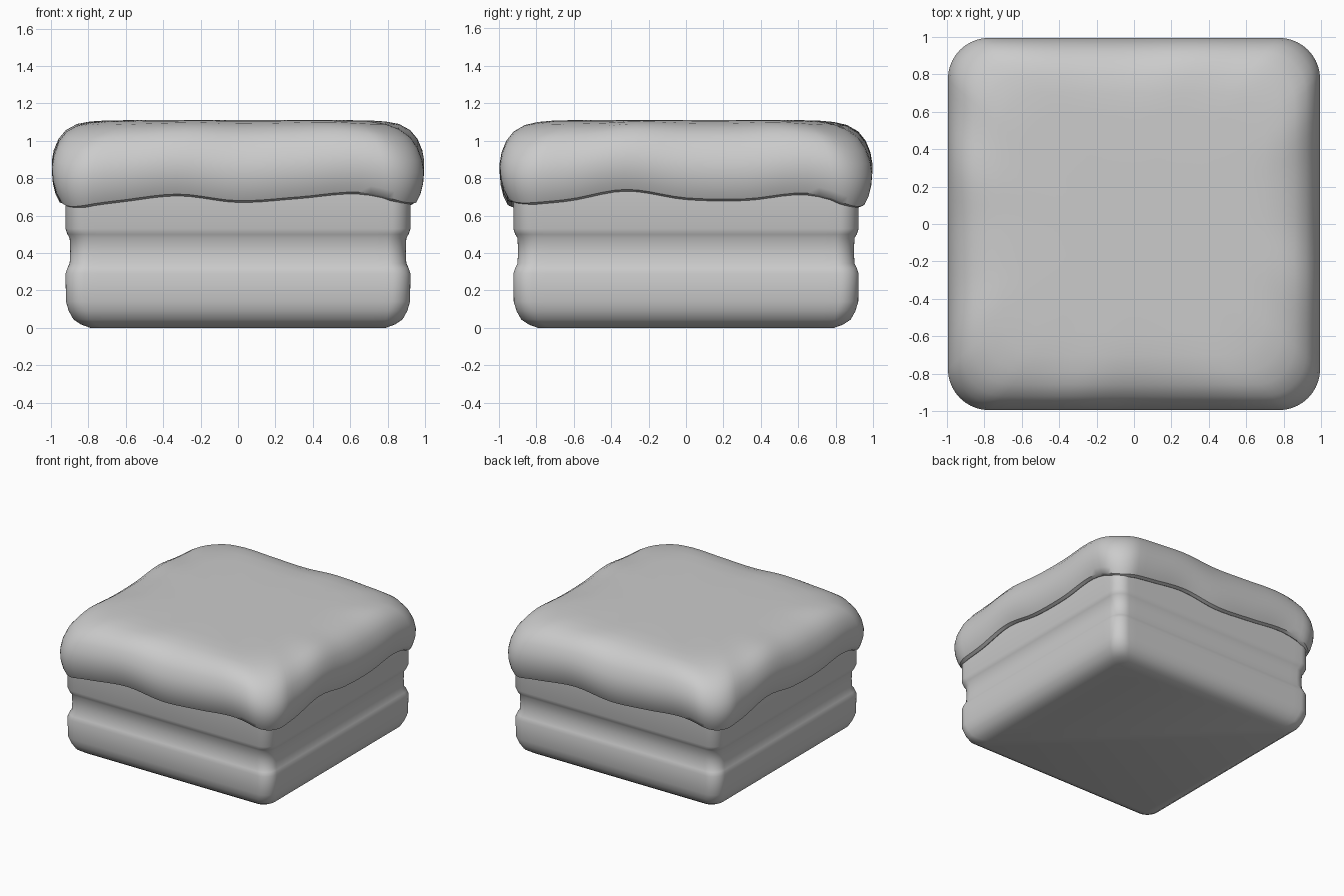
import bpy, bmesh, math

if "Cube" in bpy.data.objects:
    bpy.data.objects.remove(bpy.data.objects["Cube"])

# One plain grey for the whole model
GREY = (0.6, 0.6, 0.6, 1)
grey = bpy.data.materials.new("plain grey")
grey.use_nodes = True
grey.diffuse_color = GREY
grey.node_tree.nodes["Principled BSDF"].inputs["Base Color"].default_value = GREY

# Heights of the dripping icing edge: front then side, repeated round the back
FRONT = [0.64, 0.67, 0.705, 0.67, 0.69, 0.715]
SIDE = [0.66, 0.675, 0.73, 0.685, 0.68, 0.71]
KNOTS = (FRONT + SIDE) * 2
EDGE = 0.68
STRAIGHT, ARC = 24, 10


def drip(t):
    """Smooth closed curve through the knots, relative to the mean edge."""
    i = math.floor(t)
    f = t - i
    a, b, c, d = (KNOTS[(i + k) % len(KNOTS)] for k in (-1, 0, 1, 2))
    value = b + 0.5 * f * (c - a + f * (2*a - 5*b + 4*c - d + f * (3*(b - c) + d - a)))
    return value - EDGE


def ring(half, radius):
    """Rounded square, anticlockwise from the front: x, y, edge parameter."""
    points = []
    flat = half - radius
    for side in range(4):
        local = []
        for k in range(STRAIGHT):
            u = 2 * k / STRAIGHT - 1
            local.append((u * flat, -half, 3 + 2.4 * u))
        for k in range(ARC):
            a = math.pi / 2 * k / ARC
            local.append((flat + radius * math.sin(a), -flat - radius * math.cos(a),
                          5.4 + 1.2 * k / ARC))
        turn = side * math.pi / 2
        c, s = math.cos(turn), math.sin(turn)
        points += [(x * c - y * s, x * s + y * c, t + side * 6) for x, y, t in local]
    return points


def loft(name, profile):
    """Skin rounded squares given as half width, height, radius, drip share."""
    bm = bmesh.new()
    loops = [[bm.verts.new((x, y, z + share * drip(t))) for x, y, t in ring(h, r)]
             for h, z, r, share in profile]
    for low, high in zip(loops, loops[1:]):
        for i in range(len(low)):
            j = (i + 1) % len(low)
            bm.faces.new((low[i], low[j], high[j], high[i]))
    bm.faces.new(loops[0][::-1])
    bm.faces.new(loops[-1])
    mesh = bpy.data.meshes.new(name)
    bm.to_mesh(mesh)
    bm.free()
    mesh.materials.append(grey)
    obj = bpy.data.objects.new(name, mesh)
    bpy.context.collection.objects.link(obj)
    bpy.ops.object.select_all(action="DESELECT")
    obj.select_set(True)
    bpy.context.view_layer.objects.active = obj
    bpy.ops.object.shade_smooth_by_angle(angle=math.radians(40))


# Sponge with a shallow groove for the filling
loft("sponge_base", [
    (0.79, 0.0, 0.07, 0), (0.84, 0.018, 0.08, 0), (0.88, 0.045, 0.09, 0),
    (0.905, 0.09, 0.1, 0), (0.92, 0.14, 0.1, 0), (0.922, 0.29, 0.1, 0),
    (0.912, 0.32, 0.1, 0), (0.9, 0.345, 0.1, 0), (0.897, 0.41, 0.1, 0),
    (0.9, 0.48, 0.1, 0), (0.912, 0.5, 0.1, 0), (0.922, 0.53, 0.1, 0),
    (0.922, 0.78, 0.1, 0)])

# Thick soft icing with a wavy hanging edge
loft("icing_top", [
    (0.88, 0.72, 0.13, 1), (0.91, 0.69, 0.15, 1), (0.93, 0.68, 0.16, 1),
    (0.955, 0.69, 0.18, 1), (0.975, 0.73, 0.2, 1), (0.99, 0.79, 0.21, 0.95),
    (0.995, 0.85, 0.22, 0.9), (0.985, 0.91, 0.22, 0.8), (0.96, 0.975, 0.22, 0.7),
    (0.92, 1.03, 0.22, 0.55), (0.86, 1.07, 0.21, 0.4), (0.79, 1.093, 0.2, 0.2),
    (0.7, 1.106, 0.19, 0.06), (0.58, 1.11, 0.15, 0), (0.3, 1.11, 0.08, 0)])
